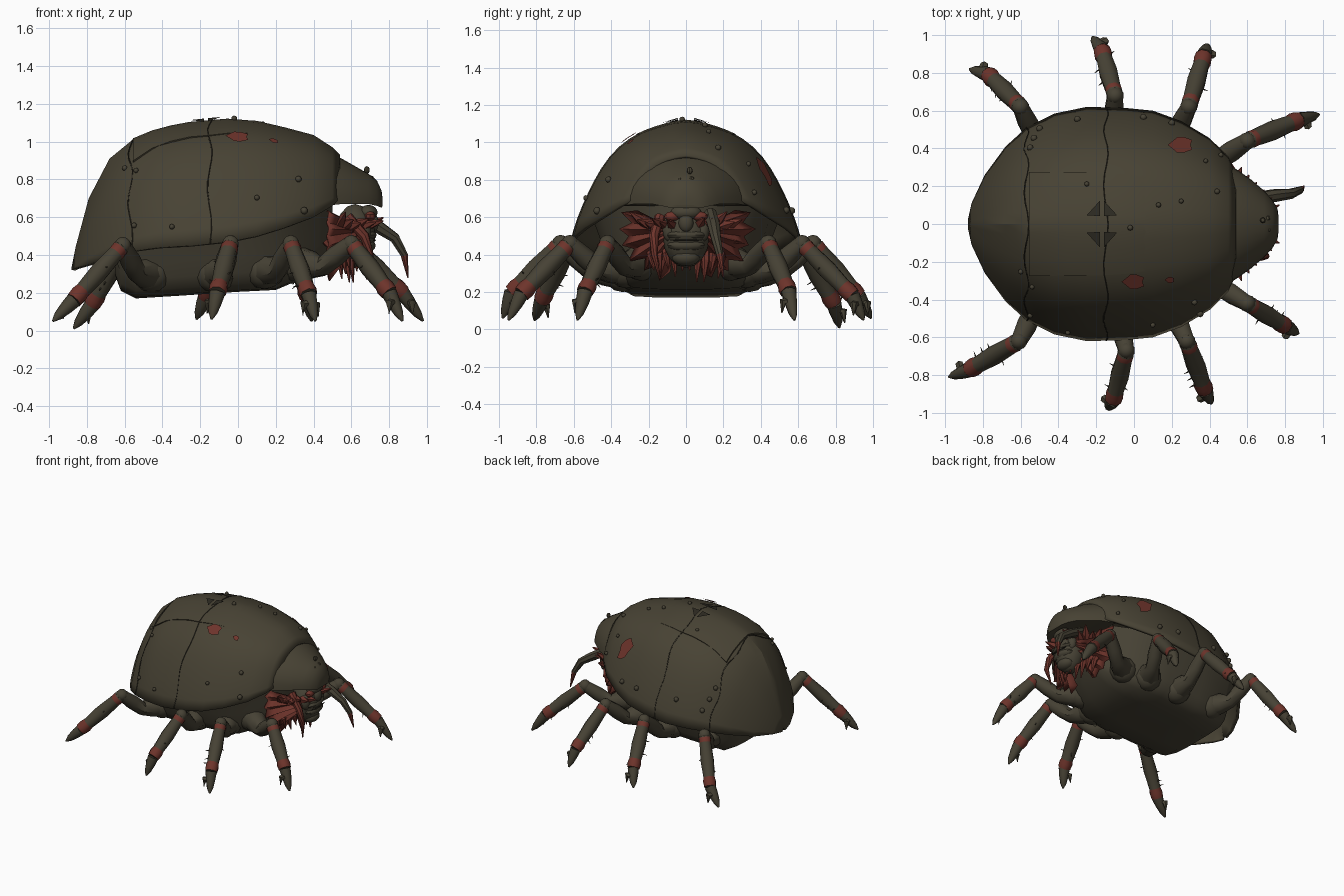
import bpy, bmesh, random
from math import sin, cos, pi, radians
from mathutils import Vector

random.seed(4)
if "Cube" in bpy.data.objects:
    bpy.data.objects.remove(bpy.data.objects["Cube"])


def material(name, rgb):
    m = bpy.data.materials.new(name)
    m.use_nodes = True
    m.diffuse_color = (*rgb, 1)
    m.node_tree.nodes["Principled BSDF"].inputs["Base Color"].default_value = (*rgb, 1)
    return m


OLIVE = material("olive_shell", (0.064, 0.055, 0.034))
LEG = material("dull_olive_skin", (0.062, 0.054, 0.035))
RED = material("raw_red", (0.155, 0.034, 0.024))
DARK = material("dark_crevice", (0.025, 0.022, 0.015))


def finish(name, bm, mats, angle=40):
    bmesh.ops.recalc_face_normals(bm, faces=bm.faces)
    me = bpy.data.meshes.new(name)
    bm.to_mesh(me)
    bm.free()
    ob = bpy.data.objects.new(name, me)
    bpy.context.collection.objects.link(ob)
    for m in mats:
        me.materials.append(m)
    bpy.ops.object.select_all(action='DESELECT')
    ob.select_set(True)
    bpy.context.view_layer.objects.active = ob
    bpy.ops.object.shade_smooth_by_angle(angle=radians(angle))
    return ob


def skin(bm, rings, closed, caps, idx=lambda i: 0):
    """Join successive point rings with quads."""
    vs = [[bm.verts.new(p) for p in r] for r in rings]
    n = len(vs[0])
    for i in range(len(vs) - 1):
        for j in range(n if closed else n - 1):
            k = (j + 1) % n
            f = bm.faces.new((vs[i][j], vs[i][k], vs[i + 1][k], vs[i + 1][j]))
            f.material_index = idx(i)
    if caps:
        bm.faces.new(vs[0])
        bm.faces.new(vs[-1])


def tube(bm, pts, radii, sides=8, reds=()):
    """Tapering limb through points; listed segments get the second material."""
    pts = [Vector(p) for p in pts]
    rings = []
    for i, p in enumerate(pts):
        d = (pts[min(i + 1, len(pts) - 1)] - pts[max(i - 1, 0)]).normalized()
        u = d.cross(Vector((0.31, 0.2, 0.93))).normalized()
        v = d.cross(u)
        rings.append([p + radii[i] * (u * cos(2 * pi * j / sides) + v * sin(2 * pi * j / sides))
                      for j in range(sides)])
    skin(bm, rings, True, True, lambda i: int(i in reds))


def ball(bm, centre, size, seg=10):
    r = bmesh.ops.create_uvsphere(bm, u_segments=seg, v_segments=seg // 2 + 1, radius=1)
    for v in r["verts"]:
        v.co = Vector(centre) + Vector([a * b for a, b in zip(v.co, size)])


# Shell stations: x, half width, rim height, crown height, roundness
SHELL = [(-0.88, 0.02, 0.32, 0.34, 0.3), (-0.86, 0.11, 0.33, 0.44, 0.35), (-0.79, 0.26, 0.35, 0.70, 0.45),
         (-0.68, 0.41, 0.39, 0.91, 0.62), (-0.57, 0.51, 0.42, 1.00, 0.85), (-0.42, 0.585, 0.44, 1.065, 1),
         (-0.25, 0.62, 0.45, 1.10, 1), (-0.05, 0.615, 0.47, 1.12, 1), (0.1, 0.6, 0.50, 1.11, 1),
         (0.25, 0.545, 0.545, 1.075, 1), (0.4, 0.455, 0.60, 1.035, 1), (0.5, 0.355, 0.66, 0.97, 1),
         (0.54, 0.27, 0.70, 0.93, 1)]


def shell_at(x, a, lift=0.0):
    """Point on the shell at station x and arch angle a."""
    for s, t in zip(SHELL, SHELL[1:]):
        if x <= t[0]:
            break
    f = (x - s[0]) / (t[0] - s[0])
    _, w, rim, top, rnd = [p + (q - p) * f for p, q in zip(s, t)]
    tent = 1 - abs(2 * a / pi - 1)
    h = rnd * sin(a) + (1 - rnd) * tent + 0.02 * max(0, tent * 6 - 5)
    flare = 1 - 0.22 * sin(a) * abs(cos(a)) ** 3
    return Vector((x, (w + lift) * cos(a) * flare, rim + (top - rim + lift) * h / 1.02))


def shell_over(x, y, lift=0.0):
    """Point on the shell above a plan position, found by bisection."""
    lo, hi = 0.0, pi
    for _ in range(24):
        mid = (lo + hi) / 2
        lo, hi = (mid, hi) if shell_at(x, mid).y > y else (lo, mid)
    return shell_at(x, lo, lift)


bm = bmesh.new()
skin(bm, [[shell_at(s[0], pi * j / 24) for j in range(25)] for s in SHELL], False, False)
shell = finish("domed_shell", bm, [OLIVE], 24)
mod = shell.modifiers.new("thickness", "SOLIDIFY")
mod.thickness = 0.022
mod.offset = -1

# Raised crown plate with turned-down edges, sinking into the shell towards the front
bm = bmesh.new()
rows = []
for i in range(10):
    x = -0.555 + max(0, i - 1) * 0.1
    edge = 0.27 - 0.13 * max(0, x + 0.1)
    lift = 0.013 - 0.0018 * i if i else -0.01
    row = [shell_over(x, edge * j / 6, lift) for j in range(-6, 7)]
    rows.append([shell_over(x, -edge, -0.01)] + row + [shell_over(x, edge, -0.01)])
skin(bm, rows, False, False)
finish("crown_plate", bm, [OLIVE], 30)

# Seams between shell plates
bm = bmesh.new()
for x0 in (-0.57, -0.15):
    tube(bm, [shell_at(x0 + 0.012 * sin(j), pi * j / 28, 0.004 if abs(j - 14) < 5 else 0) for j in range(29)],
         [0.0035] * 29, 5)
finish("shell_seams", bm, [DARK])


def patch(bm, outline, lift):
    bm.faces.new([bm.verts.new(shell_over(x, y, lift)) for x, y in outline])


# Dark triangular openings and red wounds
bm = bmesh.new()
for s in (1, -1):
    for d in (1, -1):
        patch(bm, [(-0.17 + 0.01 * d, s * 0.04), (-0.17 + 0.08 * d, s * 0.045), (-0.17 + 0.01 * d, s * 0.12)], 0.02)
finish("crown_openings", bm, [DARK])
bm = bmesh.new()
for x, y, r in ((0.25, 0.41, 0.065), (0.0, -0.3, 0.06), (0.19, -0.29, 0.025)):
    patch(bm, [(x + r * (1.1 if k % 2 else 0.75) * cos(k * pi / 5), y + 0.65 * r * sin(k * pi / 5))
               for k in range(10)], 0.012)
finish("shell_wounds", bm, [RED])

# Warts on the shell
bm = bmesh.new()
for x, y in ((0.13, 0.1), (0.25, 0.12), (-0.02, -0.02), (-0.25, 0.21), (0.38, 0.33), (0.44, 0.17), (-0.5, 0.5),
             (-0.53, 0.45), (-0.55, 0.4), (0.1, -0.53), (0.32, -0.41), (-0.55, -0.48), (-0.35, -0.57),
             (-0.54, -0.33), (-0.6, -0.25), (0.35, -0.47), (0.05, 0.56), (0.2, 0.53), (-0.3, 0.55), (0.46, 0.36)):
    r = random.uniform(0.013, 0.02)
    ball(bm, shell_over(x, y, 0.006), (r, r, r), 8)
finish("shell_warts", bm, [LEG])

# Body under the shell: x, half width, bottom, top
bm = bmesh.new()
rings = []
for x, w, lo, hi in ((-0.65, 0.24, 0.29, 0.46), (-0.62, 0.31, 0.21, 0.5), (-0.54, 0.35, 0.17, 0.52),
                     (-0.3, 0.37, 0.185, 0.55), (0, 0.38, 0.205, 0.58), (0.2, 0.35, 0.215, 0.62),
                     (0.33, 0.27, 0.27, 0.66), (0.43, 0.18, 0.35, 0.7), (0.5, 0.1, 0.42, 0.66)):
    half = [(0.4, lo), (0.8, lo + 0.008), (0.96, lo + 0.04), (1.05, lo + 0.1), (1.12, (lo + hi) / 2), (1.3, hi)]
    rings.append([(x, w * k, z) for k, z in half] + [(x, -w * k, z) for k, z in reversed(half)])
skin(bm, rings, True, True)
finish("underbody", bm, [LEG], 40)

# Hood over the face
bm = bmesh.new()
rings = []
for x, w, lo, hi in ((0.46, 0.34, 0.66, 0.94), (0.55, 0.285, 0.67, 0.91), (0.62, 0.235, 0.67, 0.87),
                     (0.69, 0.175, 0.67, 0.83), (0.735, 0.125, 0.66, 0.795), (0.76, 0.08, 0.65, 0.74),
                     (0.765, 0.04, 0.66, 0.7)):
    rings.append([(x, w * cos(pi * j / 16), lo + (hi - lo) * sin(pi * j / 16)) for j in range(17)])
skin(bm, rings, True, True)
for y, z in ((-0.03, 0.79), (0.03, 0.8), (-0.13, 0.74), (0.13, 0.74), (0.02, 0.85)):
    ball(bm, (0.76 - abs(y) * 0.6 - (z - 0.74) * 0.6, y, z), (0.016, 0.016, 0.02), 8)
finish("head_hood", bm, [OLIVE], 35)

# Face with brow, nose, lips, chin and cheeks
bm = bmesh.new()
for c, s in (((0.62, 0, 0.5), (0.11, 0.125, 0.17)), ((0.69, 0, 0.625), (0.05, 0.085, 0.04)),
             ((0.715, 0, 0.57), (0.03, 0.04, 0.05)), ((0.68, 0, 0.505), (0.055, 0.11, 0.03)),
             ((0.68, 0, 0.45), (0.05, 0.1, 0.035)), ((0.66, 0, 0.385), (0.055, 0.075, 0.045)),
             ((0.67, 0.09, 0.53), (0.035, 0.035, 0.06)), ((0.67, -0.09, 0.53), (0.035, 0.035, 0.06))):
    ball(bm, c, s, 14)
finish("face", bm, [LEG])
bm = bmesh.new()
for y in (0.075, -0.075):
    ball(bm, (0.7, y, 0.605), (0.028, 0.042, 0.026), 8)
finish("eye_sockets", bm, [RED])
bm = bmesh.new()
ball(bm, (0.722, 0, 0.478), (0.008, 0.09, 0.006), 8)
finish("mouth_line", bm, [DARK])

# Torn red frill: layered webbed fans on both sides, and hanging shreds
for s, label in ((1, "left"), (-1, "right")):
    bm = bmesh.new()
    for layer in range(2):
        rows = [[], [], [], []]
        for k in range(13):
            a = radians(30 - k * 9.5)
            reach = (0.3 if k % 2 else 0.24) - 0.06 * layer + random.uniform(-0.015, 0.015)
            for row, f in zip(rows, (0.15, 0.5, 0.8, 1)):
                row.append((0.67 + 0.03 * layer - 0.2 * f + 0.012 * (k % 2),
                            s * (0.06 + reach * f * cos(a)), 0.53 + reach * f * sin(a) * 0.9))
        skin(bm, rows, False, False)
    frill = finish(label + "_frill", bm, [RED], 60)
    m = frill.modifiers.new("thickness", "SOLIDIFY")
    m.thickness = 0.008
    m.offset = 0
    bm = bmesh.new()
    for k in range(5):
        y = s * (0.02 + 0.04 * k)
        x = 0.64 - abs(y) * 0.5
        z = random.uniform(0.25, 0.33)
        tube(bm, [(x - 0.08, y, 0.48), (x - 0.01, y * 1.05, (z + 0.48) / 2), (x, y * 0.95, z)],
             [0.03, 0.022, 0.003], 6)
    for k in range(6):
        # Ragged tips that show past the hood edge
        f = k / 5
        tip = Vector((0.77 - 0.2 * f, s * (0.1 + 0.2 * f), 0.6 + random.uniform(-0.04, 0.03)))
        root = Vector((0.62 - 0.1 * f, s * (0.05 + 0.13 * f), 0.54))
        tube(bm, [root, root.lerp(tip, 0.6), tip], [0.035, 0.025, 0.003], 5)
    finish(label + "_frill_shreds", bm, [RED], 30)

# Mouth feelers
bm = bmesh.new()
tube(bm, [(0.62, 0.13, 0.62), (0.74, 0.15, 0.55), (0.83, 0.16, 0.49), (0.88, 0.18, 0.4), (0.9, 0.2, 0.28)],
     [0.035, 0.035, 0.028, 0.02, 0.004], 8, (3,))
tube(bm, [(0.58, -0.14, 0.6), (0.67, -0.17, 0.5), (0.7, -0.17, 0.4), (0.68, -0.14, 0.27)],
     [0.03, 0.026, 0.018, 0.004], 8, (0, 1, 2))
finish("mouth_feelers", bm, [LEG, RED])


def leg(name, hip, knee, ankle, toe):
    hip, knee, ankle, toe = [Vector(p) for p in (hip, knee, ankle, toe)]
    bm = bmesh.new()
    # Hip and thigh sag, then rise to the knee
    sag = hip.lerp(knee, 0.5) - Vector((0, 0, 0.07))
    ball(bm, hip, (0.11, 0.1, 0.1), 12)
    tube(bm, [hip, hip.lerp(sag, 0.6), sag, sag.lerp(knee, 0.45), knee], [0.09, 0.075, 0.052, 0.055, 0.044])
    ball(bm, knee, (0.046, 0.046, 0.046))
    # Shin with red joint bands, then foot
    f = [knee.lerp(ankle, t) for t in (0, 0.06, 0.15, 0.5, 0.82, 0.9, 1)]
    tube(bm, f, [0.036, 0.047, 0.045, 0.052, 0.044, 0.05, 0.046], 8, (1, 4, 5))
    foot = ankle.lerp(toe, 0.35)
    tube(bm, [ankle, foot, ankle.lerp(toe, 0.75), toe], [0.042, 0.036, 0.024, 0.006], 8)
    # Spare claw and bristles
    side = (toe - ankle).cross(Vector((0, 0, 1))).normalized()
    tube(bm, [foot, foot + side * 0.045, foot + side * 0.05 - Vector((0, 0, 0.06))], [0.028, 0.022, 0.003], 6)
    for k in range(4):
        p = knee.lerp(ankle, 0.4 + k * 0.14)
        out = (side * random.uniform(-1, 1) + Vector((0, 0, random.uniform(-0.8, 0.5)))).normalized()
        tube(bm, [p, p + out * 0.075 - Vector((0, 0, 0.01))], [0.011, 0.001], 4)
    finish(name, bm, [LEG, RED], 45)


# Eight legs, from front to back on each side
leg("left_front_leg", (0.3, 0.24, 0.36), (0.6, 0.44, 0.46), (0.87, 0.55, 0.2), (0.98, 0.58, 0.05))
leg("left_second_leg", (0.14, 0.32, 0.32), (0.29, 0.62, 0.46), (0.37, 0.89, 0.18), (0.39, 0.95, 0.05))
leg("left_third_leg", (-0.12, 0.34, 0.3), (-0.1, 0.68, 0.46), (-0.17, 0.92, 0.18), (-0.22, 0.99, 0.06))
leg("left_rear_leg", (-0.46, 0.32, 0.3), (-0.6, 0.62, 0.45), (-0.77, 0.79, 0.14), (-0.87, 0.82, 0.01))
leg("right_front_leg", (0.3, -0.24, 0.36), (0.6, -0.42, 0.46), (0.8, -0.54, 0.2), (0.87, -0.58, 0.05))
leg("right_second_leg", (0.14, -0.32, 0.32), (0.28, -0.62, 0.46), (0.375, -0.88, 0.19), (0.41, -0.95, 0.05))
leg("right_third_leg", (-0.12, -0.34, 0.3), (-0.04, -0.67, 0.46), (-0.11, -0.93, 0.2), (-0.14, -0.98, 0.06))
leg("right_rear_leg", (-0.46, -0.32, 0.3), (-0.61, -0.62, 0.45), (-0.87, -0.77, 0.16), (-0.98, -0.81, 0.05))
